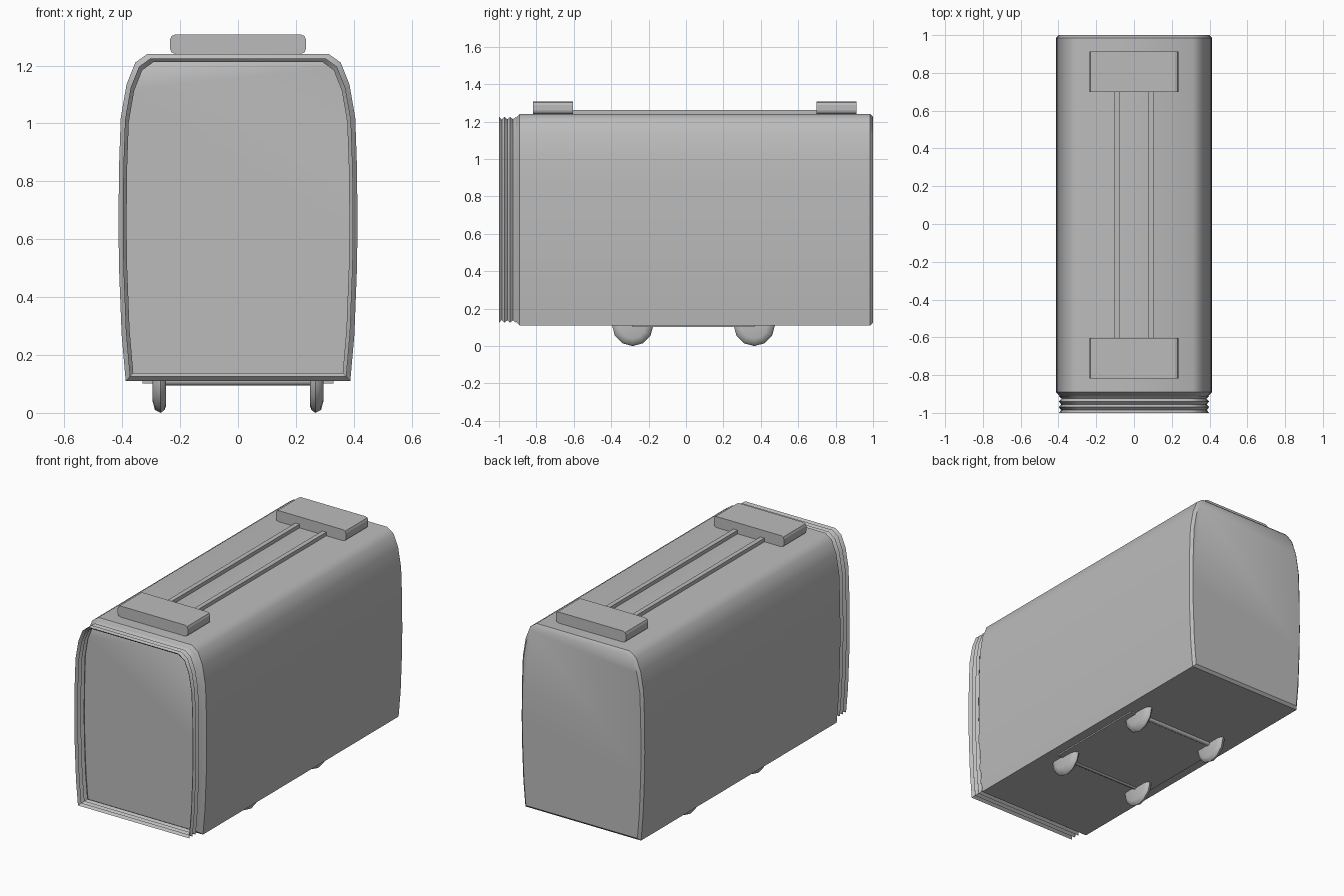
import bpy, bmesh, math

cube = bpy.data.objects.get("Cube")
if cube:
    bpy.data.objects.remove(cube, do_unlink=True)

grey = bpy.data.materials.new("plain grey")
grey.use_nodes = True
colour = (0.5, 0.5, 0.5, 1)
grey.diffuse_color = colour
grey.node_tree.nodes["Principled BSDF"].inputs["Base Color"].default_value = colour


def finish(name, bm, smooth_angle=None):
    bmesh.ops.recalc_face_normals(bm, faces=bm.faces)
    mesh = bpy.data.meshes.new(name)
    bm.to_mesh(mesh)
    bm.free()
    mesh.materials.append(grey)
    obj = bpy.data.objects.new(name, mesh)
    bpy.context.collection.objects.link(obj)
    if smooth_angle:
        bpy.ops.object.select_all(action='DESELECT')
        obj.select_set(True)
        bpy.context.view_layer.objects.active = obj
        bpy.ops.object.shade_smooth_by_angle(angle=math.radians(smooth_angle))
    return obj


def loft(name, rings, caps, smooth_angle):
    """Skin a list of equal-length closed rings."""
    bm = bmesh.new()
    loops = [[bm.verts.new(p) for p in ring] for ring in rings]
    n = len(loops[0])
    for a, b in zip(loops, loops[1:]):
        for i in range(n):
            j = (i + 1) % n
            bm.faces.new((a[i], a[j], b[j], b[i]))
    if caps:
        bm.faces.new(loops[0])
        bm.faces.new(loops[-1])
    return finish(name, bm, smooth_angle)


def box(name, x, y, z):
    """Box from (low, high) ranges."""
    bm = bmesh.new()
    bmesh.ops.create_cube(bm, size=1)
    for v in bm.verts:
        v.co = [r[0] + (c + 0.5) * (r[1] - r[0]) for c, r in zip(v.co, (x, y, z))]
    return finish(name, bm)


# Half cross-section of the carriage, bottom to roof
HALF = [(0.388, 0.11), (0.402, 0.27), (0.411, 0.5), (0.413, 0.65), (0.411, 0.85),
        (0.405, 1.02), (0.385, 1.135), (0.355, 1.21), (0.313, 1.24)]
SECTION = HALF + [(-x, z) for x, z in reversed(HALF)]
MID, HALF_W, HALF_H = 0.675, 0.413, 0.565


def section(y, inset):
    sx, sz = 1 - inset / HALF_W, 1 - inset / HALF_H
    return [(x * sx, y, MID + (z - MID) * sz) for x, z in SECTION]


# Carriage body with chamfered ends
loft("carriage_body", [section(-0.91, 0.02), section(-0.89, 0),
                       section(0.985, 0), section(1, 0.015)], True, 40)

# Folded gangway: open pleated sleeve on the front end
loft("gangway_bellows", [section(-1 + 0.09 * i / 6, 0.028 if i % 2 else 0.015)
                         for i in range(7)], False, 40)

# Roof units with chamfered long edges
for label, y in (("front", -0.71), ("rear", 0.805)):
    unit = box(label + "_roof_unit", (-0.235, 0.235), (y - 0.107, y + 0.107), (1.24, 1.307))
    bm = bmesh.new()
    bm.from_mesh(unit.data)
    edges = [e for e in bm.edges if abs(e.verts[0].co.y - e.verts[1].co.y) > 0.1]
    bmesh.ops.bevel(bm, geom=edges, offset=0.018, segments=2, profile=0.5, affect='EDGES')
    bm.to_mesh(unit.data)
    bm.free()

# Twin roof pipes between the units
for label, x in (("right", -0.09), ("left", 0.09)):
    box(label + "_roof_pipe", (x - 0.014, x + 0.014), (-0.62, 0.72), (1.23, 1.262))

# Underfloor plate
box("underfloor_plate", (-0.33, 0.33), (-0.285, 0.365), (0.102, 0.12))

# Axles and low-sided flanged wheels
for label, y in (("front", -0.285), ("rear", 0.365)):
    def disc(x, r, sides):
        return [(x, y + r * math.cos(math.tau * i / sides),
                 0.11 + r * math.sin(math.tau * i / sides)) for i in range(sides)]
    loft(label + "_axle", [disc(-0.25, 0.015, 8), disc(0.25, 0.015, 8)], True, 50)
    for side, s in (("right", -1), ("left", 1)):
        profile = [(0.248, 0.085), (0.254, 0.1), (0.267, 0.11), (0.287, 0.1), (0.295, 0.07)]
        loft(label + "_" + side + "_wheel", [disc(s * x, r, 12) for x, r in profile], True, 60)
